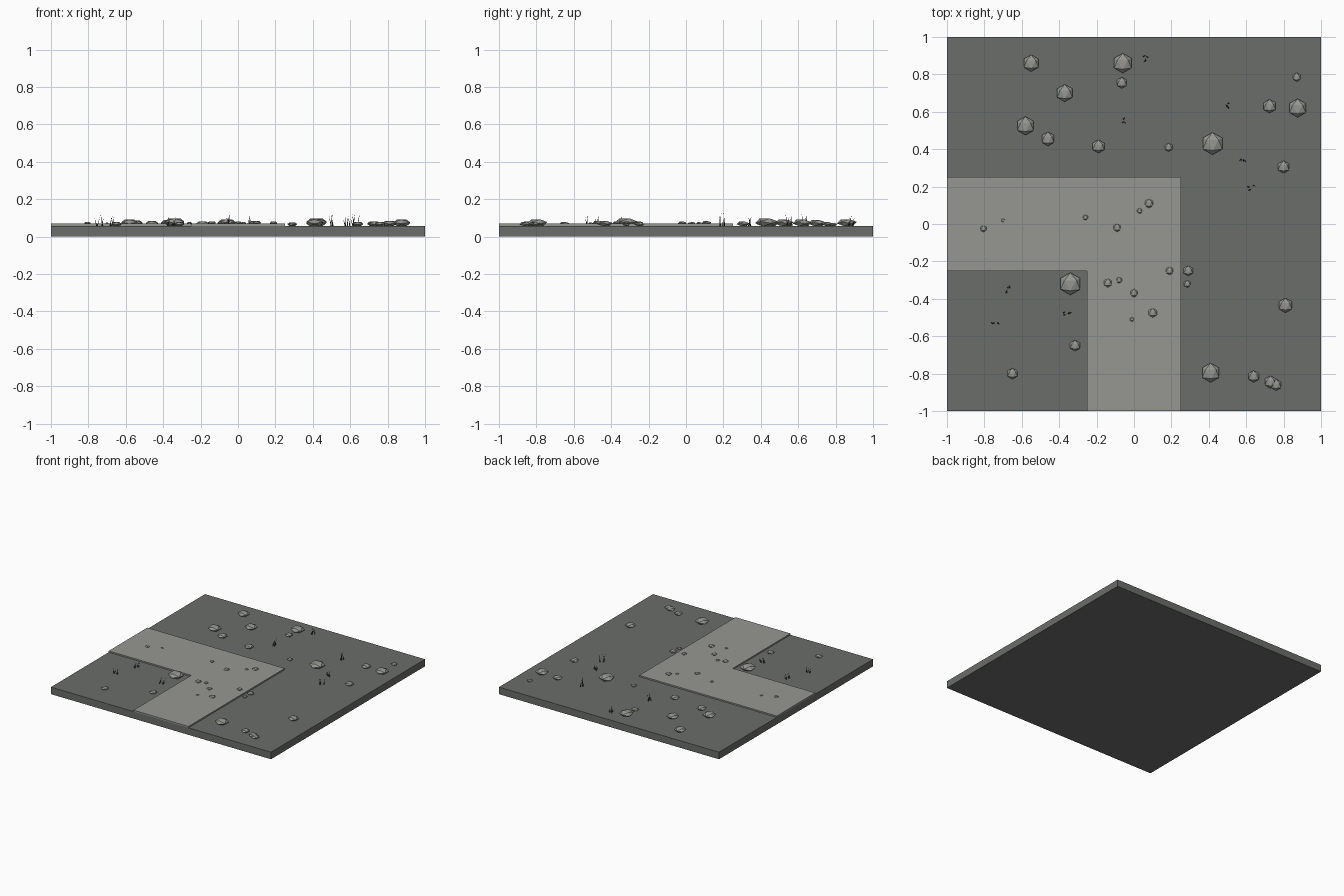
import bpy, bmesh, math, random
from mathutils import Matrix, Vector

if "Cube" in bpy.data.objects:
    bpy.data.objects.remove(bpy.data.objects["Cube"])

random.seed(4)
GROUND, PATH = 0.058, 0.069


def material(name, rgb):
    m = bpy.data.materials.new(name)
    m.diffuse_color = (*rgb, 1)
    m.use_nodes = True
    m.node_tree.nodes["Principled BSDF"].inputs["Base Color"].default_value = m.diffuse_color
    return m


earth = material("dark_earth", (0.147, 0.155, 0.144))
paving = material("pale_paving", (0.305, 0.309, 0.283))
stone = material("stone", (0.305, 0.309, 0.283))
straw = material("dark_grass", (0.05, 0.055, 0.05))


def finish(name, bm, mat):
    me = bpy.data.meshes.new(name)
    bmesh.ops.recalc_face_normals(bm, faces=bm.faces)
    bm.to_mesh(me)
    bm.free()
    me.materials.append(mat)
    ob = bpy.data.objects.new(name, me)
    bpy.context.collection.objects.link(ob)
    return ob


def slab(name, outline, z0, z1, mat):
    bm = bmesh.new()
    face = bm.faces.new([bm.verts.new((x, y, z0)) for x, y in outline])
    top = bmesh.ops.extrude_face_region(bm, geom=[face], use_keep_orig=True)["geom"]
    bmesh.ops.translate(bm, vec=(0, 0, z1 - z0),
                        verts=[v for v in top if isinstance(v, bmesh.types.BMVert)])
    return finish(name, bm, mat)


# Ground tile and raised corner path
slab("ground_tile", [(-1, -1), (1, -1), (1, 1), (-1, 1)], 0, GROUND, earth)
slab("corner_path", [(-1, -.25), (-.25, -.25), (-.25, -1), (.25, -1), (.25, .25), (-1, .25)],
     GROUND, PATH, paving)


def rock(name, x, y, r, z):
    """Flattened 20-sided stone lying on a triangular face."""
    bm = bmesh.new()
    bmesh.ops.create_icosphere(bm, subdivisions=1, radius=r / 0.982)
    bm.faces.ensure_lookup_table()
    face = max(bm.faces, key=lambda f: f.calc_center_median().z)
    turn = face.normal.rotation_difference(Vector((0, 0, 1))).to_matrix()
    bmesh.ops.rotate(bm, verts=bm.verts, matrix=turn)
    corner = face.verts[0].co
    spin = -math.pi / 2 - math.atan2(corner.y, corner.x)
    bmesh.ops.rotate(bm, verts=bm.verts, matrix=Matrix.Rotation(spin, 3, 'Z'))
    bmesh.ops.scale(bm, verts=bm.verts, vec=(1, 1, 0.42))
    bmesh.ops.translate(bm, verts=bm.verts, vec=(x, y, z))
    return finish(name, bm, stone)


# Stones on the earth: x, y, radius
rocks = [(-.55, .86, .045), (-.06, .86, .053), (-.065, .755, .03), (-.37, .70, .047),
         (-.58, .525, .05), (-.46, .455, .038), (-.19, .415, .036), (.185, .41, .023),
         (.42, .43, .06), (.725, .63, .037), (.875, .62, .05), (.87, .785, .024),
         (.80, .305, .034), (.81, -.435, .04), (.41, -.795, .052), (.64, -.815, .032),
         (.73, -.845, .034), (.76, -.86, .031), (-.34, -.32, .06), (-.315, -.65, .03),
         (-.65, -.80, .03), (.29, -.25, .028), (.285, -.32, .02)]
for i, (x, y, r) in enumerate(rocks):
    rock(f"rock_{i + 1}", x, y, r, GROUND + r * 0.31)

# Small stones on the path
pebbles = [(.08, .11, .025), (.03, .07, .015), (-.09, -.02, .022), (-.26, .035, .015),
           (-.70, .02, .01), (-.805, -.025, .018), (.19, -.25, .022), (-.14, -.315, .024),
           (-.08, -.30, .017), (0, -.37, .022), (.10, -.475, .025), (-.01, -.51, .012)]
for i, (x, y, r) in enumerate(pebbles):
    rock(f"pebble_{i + 1}", x, y, r, PATH + r * 0.2)

# Grass tufts: a few thin leaning blades each
tufts = [(.06, .88), (-.06, .555), (.495, .635), (.58, .345), (.63, .19),
         (-.68, -.35), (-.36, -.475), (-.74, -.53)]
for i, (x, y) in enumerate(tufts):
    bm = bmesh.new()
    for k in range(4):
        h = random.uniform(.035, .072)
        a = random.uniform(0, math.tau)
        px, py = x + random.uniform(-.017, .017), y + random.uniform(-.017, .017)
        ring = [bm.verts.new((px + .0035 * math.cos(a + t * math.tau / 3),
                              py + .0035 * math.sin(a + t * math.tau / 3), GROUND))
                for t in range(3)]
        tip = bm.verts.new((px + .014 * math.cos(a), py + .014 * math.sin(a), GROUND + h))
        for t in range(3):
            bm.faces.new((ring[t], ring[(t + 1) % 3], tip))
        bm.faces.new(ring[::-1])
    finish(f"grass_tuft_{i + 1}", bm, straw)
